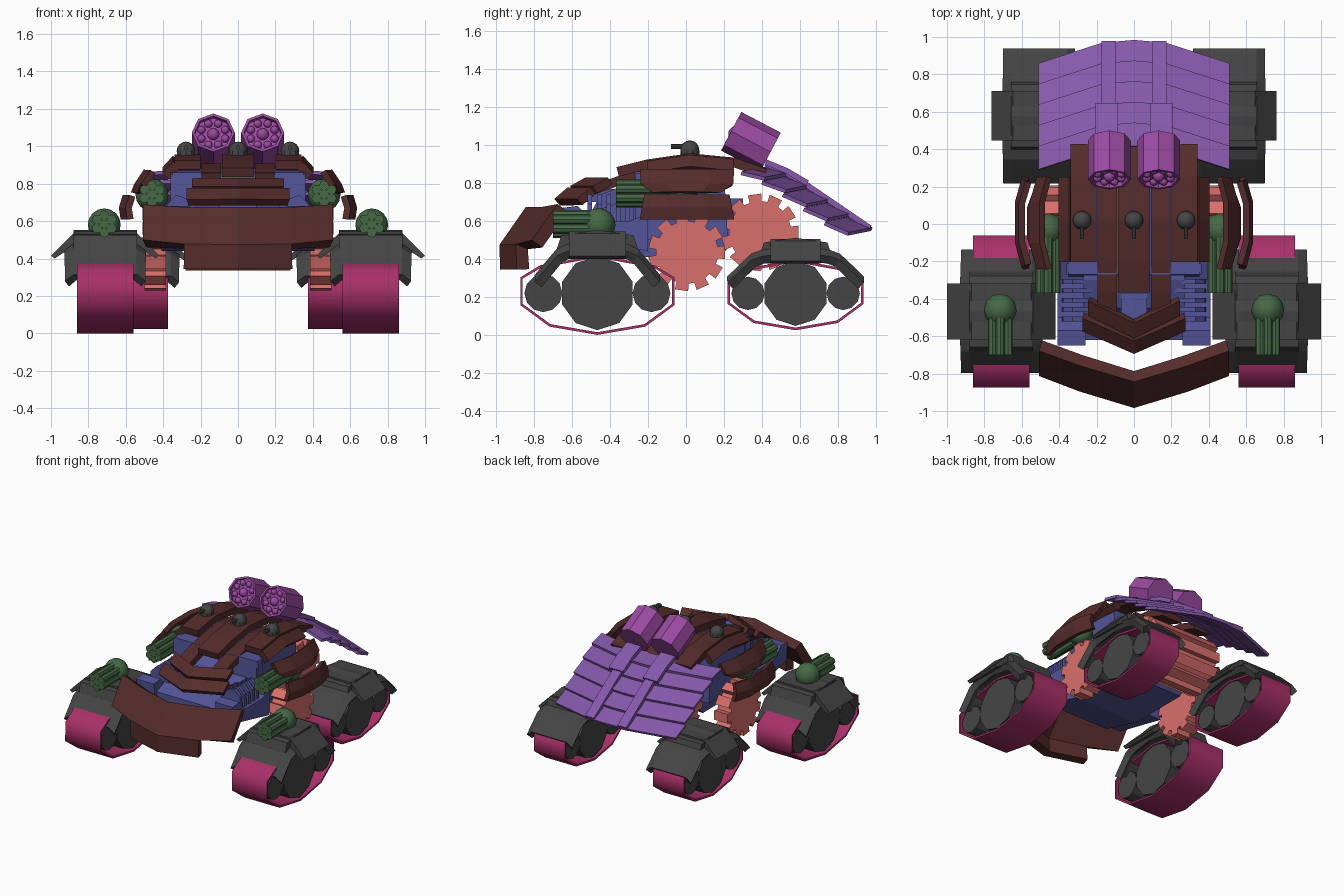
import bpy, bmesh, math
from mathutils import Vector, Matrix

if "Cube" in bpy.data.objects:
    bpy.data.objects.remove(bpy.data.objects["Cube"])

MAROON, BLUE, GREEN = (.09, .025, .024, 1), (.09, .09, .32, 1), (.06, .14, .06, 1)
MAGENTA, SALMON = (.4, .03, .14, 1), (.7, .16, .15, 1)
PURPLE, POD, GREY = (.24, .1, .41, 1), (.33, .07, .36, 1), (.06, .06, .06, 1)
mats = {}


class Part:
    """Collects shapes into one mesh object."""
    def __init__(self, name, col):
        self.name, self.col, self.bm = name, col, bmesh.new()

    def prism(self, axis, pts, a, b):
        put = {'x': lambda p, t: (t, *p), 'y': lambda p, t: (p[0], t, p[1]),
               'z': lambda p, t: (*p, t)}[axis]
        lo, hi = ([self.bm.verts.new(put(p, t)) for p in pts] for t in (a, b))
        n = len(pts)
        self.bm.faces.new(lo)
        self.bm.faces.new(hi[::-1])
        for i in range(n):
            self.bm.faces.new((lo[i], lo[(i + 1) % n], hi[(i + 1) % n], hi[i]))

    def sheet(self, rows):
        g = [[self.bm.verts.new(p) for p in r] for r in rows]
        for r, s in zip(g, g[1:]):
            for i in range(len(r) - 1):
                self.bm.faces.new((r[i], r[i + 1], s[i + 1], s[i]))

    def cyl(self, p0, p1, r, n=8):
        p0, p1 = Vector(p0), Vector(p1)
        m = Matrix.Translation((p0 + p1) / 2) @ (p1 - p0).to_track_quat('Z', 'Y').to_matrix().to_4x4()
        bmesh.ops.create_cone(self.bm, cap_ends=True, segments=n, radius1=r,
                              radius2=r, depth=(p1 - p0).length, matrix=m)

    def ball(self, c, r, u=12, v=8):
        res = bmesh.ops.create_uvsphere(self.bm, u_segments=u, v_segments=v, radius=r,
                                        matrix=Matrix.Translation(c))
        for f in {f for w in res['verts'] for f in w.link_faces}:
            f.smooth = True

    def done(self, mirror=False, thick=0):
        bmesh.ops.remove_doubles(self.bm, verts=self.bm.verts, dist=1e-5)
        bmesh.ops.recalc_face_normals(self.bm, faces=self.bm.faces)
        me = bpy.data.meshes.new(self.name)
        self.bm.to_mesh(me)
        o = bpy.data.objects.new(self.name, me)
        bpy.context.collection.objects.link(o)
        if self.col not in mats:
            mats[self.col] = bpy.data.materials.new("paint")
            mats[self.col].diffuse_color = self.col
        me.materials.append(mats[self.col])
        if thick:
            m = o.modifiers.new("Solidify", 'SOLIDIFY')
            m.thickness, m.offset = thick, 0
        if mirror:
            o.modifiers.new("Mirror", 'MIRROR')
        return o


def smooth(o):
    """Bake the modifiers, then smooth everything but sharp edges."""
    me = bpy.data.meshes.new_from_object(o.evaluated_get(bpy.context.evaluated_depsgraph_get()))
    o.modifiers.clear()
    o.data = me
    me.polygons.foreach_set("use_smooth", [True] * len(me.polygons))
    me.set_sharp_from_angle(angle=math.radians(60))


def both(half):
    """Mirror a half profile (positive side, outermost first) into a full one."""
    return [(-a, b) for a, b in half] + [(a, b) for a, b in half[::-1] if a > 0]


# track units: band, wheels and layered fender
def track_unit(name, cx, cy, s, hl):
    Z = lambda z: .01 + (1 - s) * .2 + s * z - .01 * s
    loop = [(-.4, .16), (-.4, .3), (-.3, .36), (0, .415), (.3, .36), (.4, .3), (.4, .16),
            (.25, .05), (0, .007), (-.25, .05), (-.4, .16)]
    t = Part(name + "_track", MAGENTA)
    t.sheet([[(cx + x * s, cy + y * s, Z(z)) for y, z in loop] for x in (-.15, .15)])
    smooth(t.done(True, .014))
    w = Part(name + "_wheels", GREY)
    for dy, r, n in ((0, .195, 10), (-.285, .1, 12), (.285, .1, 12)):
        w.prism('x', [(cy + s * (dy + r * math.sin(k * 2 * math.pi / n)),
                       Z(.22) + s * r * math.cos(k * 2 * math.pi / n)) for k in range(n)],
                cx - .14 * s, cx + .14 * s)
    w.done(True)
    f = Part(name + "_fender", GREY)
    arc = both([(hl, .30), (hl * .8, .375), (hl * .64, .435), (hl * .5, .455), (0, .48)])
    f.sheet([[(cx + x * s, cy + y, Z(z - d)) for y, z in arc]
             for x, d in ((-.205, .035), (-.16, 0), (.16, 0), (.205, .035))])
    f.done(True, .05)
    c = Part(name + "_fender_cap", GREY)
    c.prism('x', [(cy + y * s, Z(z)) for y, z in
                  both([(.215, .45), (.19, .525), (0, .553)]) + [(.1, .46), (-.1, .46)]],
            cx - .17 * s, cx + .17 * s)
    c.prism('y', [(cx + x * s, Z(z)) for x, z in both([(.29, .415), (.16, .545)]) +
                  [(.27, .40), (.15, .48), (-.15, .48), (-.27, .40)]],
            cy - .15 * s, cy + .15 * s)
    c.done(True)


track_unit("front", .71, -.467, 1, .312)
track_unit("rear", .507, .578, .88, .345)

# gun clusters on fenders and body sides
for name, x, y, z, ln in (("fender_gun", .715, -.46, .58, .24), ("side_gun", .46, -.03, .74, .34)):
    g = Part(name, GREEN)
    g.ball((x, y, z), .088)
    for k in range(7):
        a, r = k * math.pi / 3, .047 if k < 6 else 0
        px, pz = x + r * math.sin(a), z + .005 + r * math.cos(a)
        g.cyl((px, y, pz), (px, y - ln, pz), .026)
    g.done(True)


# toothed drive gears
def gear(name, y, z, x0, x1, mirror):
    p, n = [], 11
    for k in range(n):
        for da, r in ((-.19, .165), (-.175, .205), (.175, .205), (.19, .165)):
            a = k * 2 * math.pi / n + da
            p.append((y + r * math.cos(a), z + r * math.sin(a)))
    g = Part(name, SALMON)
    g.prism('x', p, x0, x1)
    g.done(mirror)


gear("drive_gear", .005, .435, .385, .5, True)
gear("rear_drum_gear", .39, .54, -.28, .28, False)

# hull
h = Part("hull", BLUE)
h.prism('x', [(-.62, .5), (-.3, .41), (.18, .41), (.3, .55), (.3, .72), (-.3, .72), (-.62, .6)], -.27, .27)
h.prism('x', [(-.28, .6), (-.27, .86), (.2, .87), (.22, .52), (-.2, .5)], -.35, .35)
h.prism('x', [(-.55, .55), (-.45, .74), (-.2, .84), (-.2, .55)], -.1, .1)
h.prism('z', [(-.07, -.34), (-.07, -.52), (0, -.56), (.07, -.52), (.07, -.34)], .7, .77)
h.done()
e = Part("engine_pod", BLUE)
e.prism('x', [(-.64, .54), (-.65, .67), (-.57, .68), (-.5, .6), (-.3, .6), (-.2, .64), (-.2, .44)], .26, .41)
for k in range(5):
    y = -.52 + k * .05
    e.prism('y', [(.22, .52), (.22, .7), (.33, .74), (.38, .69), (.39, .52)], y, y + .025)
e.prism('x', [(-.27, .6), (-.27, .85), (-.21, .86), (-.21, .6)], .27, .36)
e.done(True)

# front plough, swept back at the sides
xs = ((-.5, .165, .015), (-.28, .085, 0), (0, 0, 0), (.28, .085, 0), (.5, .165, .015))
b = Part("front_plough", MAROON)
b.sheet([[(x, y + dy, z + u) for x, dy, u in xs] for y, z in ((-.815, .655), (-.95, .465))])
b.sheet([[(x, y + dy, z) for x, dy, u in xs[1:4]] for y, z in ((-.95, .465), (-.945, .345))])
b.done(False, .07)

# stacked nose chevrons
c = Part("nose_chevrons", MAROON)
for w, y0, z0, y1, z1 in ((.27, -.68, .70, -.61, .76), (.24, -.60, .765, -.52, .81)):
    c.sheet([[(x, y + (.12 if x else 0), z) for x in (-w, 0, w)] for y, z in ((y0, z0), (y1, z1))])
c.done(False, .045)

# arched roof strips
ARCH = ((-.62, .79), (-.5, .81), (-.36, .86), (-.2, .9), (.02, .932), (.25, .91), (.42, .85))


def strip(name, prof, y0, y1, drop, mirror):
    s = Part(name, MAROON)
    s.sheet([[(x, y, z - drop + dz) for x, dz in prof] for y, z in ARCH if y0 <= y <= y1])
    s.done(mirror, .05)


strip("roof_centre_strip", [(-.085, 0), (.085, 0)], -.4, .5, 0, False)
strip("roof_inner_strip", [(.09, 0), (.195, 0)], -.55, .3, .05, True)
strip("roof_outer_strip", [(.2, 0), (.34, 0)], -.25, .5, 0, True)
strip("roof_edge", [(.33, 0), (.385, -.06)], -.25, .3, 0, True)

# stepped side shields
for name, pts in (("upper_side_shield", ((.49, .865, 1), (.54, .79, .98), (.555, .75, .72))),
                  ("lower_side_shield", ((.60, .735, .9), (.62, .67, .95), (.61, .61, 1)))):
    s = Part(name, MAROON)
    s.sheet([[(x - d, y * k, z) for y, d in ((-.24, .035), (-.1, 0), (.12, 0), (.25, .035))]
             for x, z, k in pts])
    s.done(True, .035)

# small roof turrets
d = Part("roof_turrets", GREY)
for x in (-.278, 0, .278):
    d.cyl((x, .02, .93), (x, .02, .975), .05, 10)
    d.ball((x, .02, .975), .05)
    d.cyl((x, .02, .993), (x, -.08, .993), .012)
d.done()

# rocket pods tilted upward
ax, up = Vector((0, -.886, .464)), Vector((0, .464, .886))
side, c0 = Vector((1, 0, 0)), Vector((.132, .34, 1.02))
r = Part("rocket_pod", POD)
front = c0 + ax * .115
ring = lambda rad, off: [front + ax * off + side * rad * math.sin(k * math.pi / 4) +
                         up * rad * math.cos(k * math.pi / 4) for k in range(9)]
r.sheet([ring(.115, -.235), ring(.115, 0), ring(.1, 0), ring(.1, -.025), ring(.001, -.025)])
r.sheet([ring(.001, -.235), ring(.115, -.235)])
r.ball(front - ax * .02, .033, 8, 6)
for k in range(8):
    a = (k + .5) * math.pi / 4
    r.ball(front - ax * .02 + (side * math.sin(a) + up * math.cos(a)) * .069, .022, 8, 6)
r.done(True)

# overlapping slats of the rear deck, bowed backwards in the middle
LINE = ((.43, .885), (.54, .835), (.65, .77), (.76, .695), (.87, .62), (.98, .545))
BOW = ((-.51, .125), (-.34, .07), (-.17, .015), (0, 0), (.17, .015), (.34, .07), (.51, .125))
t = Part("rear_deck_slats", PURPLE)
for (y0, z0), (y1, z1) in zip(LINE, LINE[1:]):
    t.sheet([[(x, y - d, z - d * .2) for x, d in BOW]
             for y, z in ((y0 - .015, z0 - .008), (y1, z1 + .012))])
t.done(False, .02)
q = Part("rear_deck_rail", PURPLE)
q.sheet([[(x, y - .01, z + .018) for x in (.1, .175)] for y, z in LINE])
q.sheet([[(x, y, z + .025) for x in (.085, .205)] for y, z in ((.42, .885), (.53, .84), (.64, .775))])
q.done(True, .03)

for m in bpy.data.materials:
    if m.users and not m.is_grease_pencil:
        m.use_nodes = True
        m.node_tree.nodes["Principled BSDF"].inputs["Base Color"].default_value = m.diffuse_color
